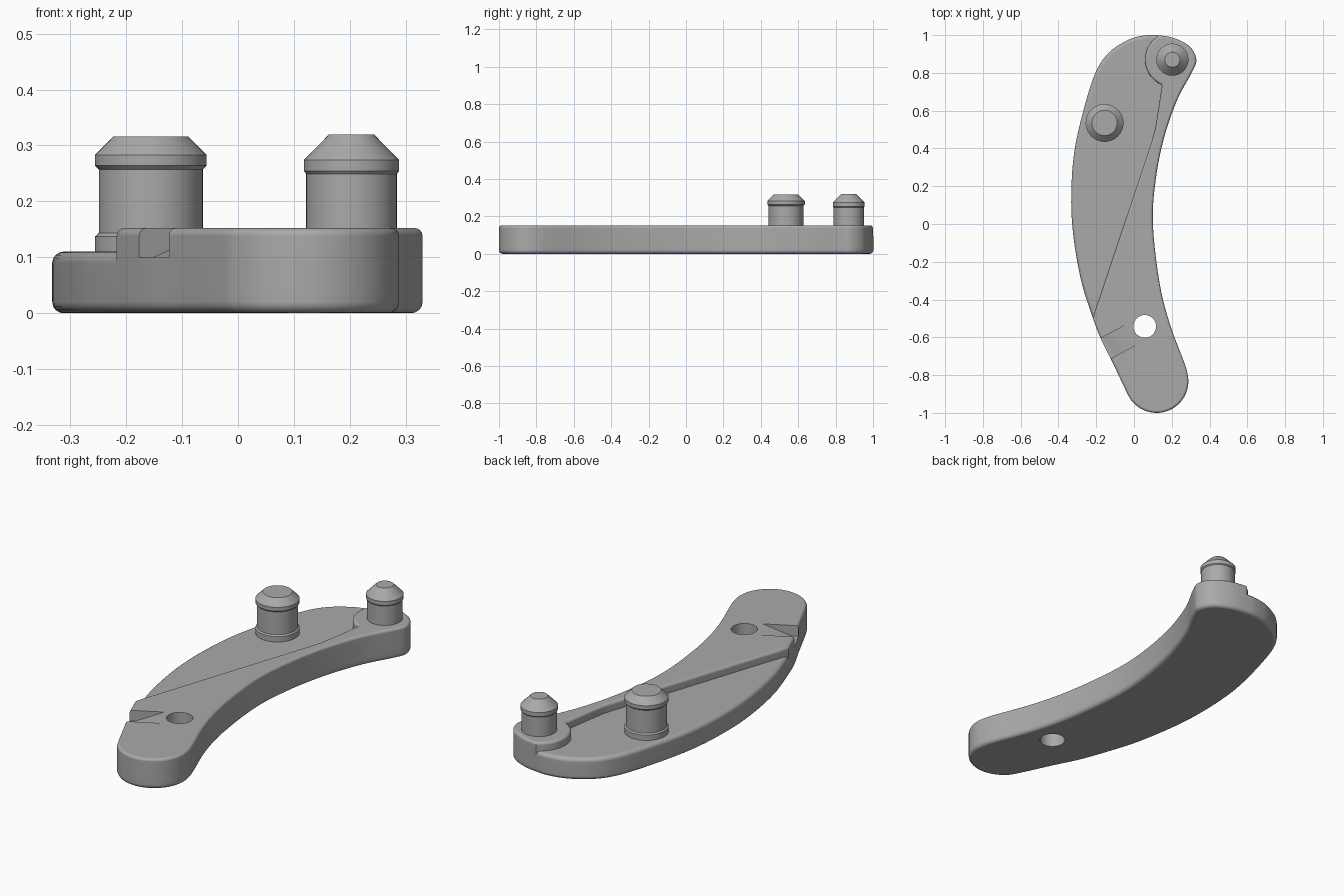
import bpy
import bmesh
import math
from mathutils import Vector

cube = bpy.data.objects.get("Cube")
if cube:
    bpy.data.objects.remove(cube, do_unlink=True)

grey = bpy.data.materials.new("satin grey")
grey.use_nodes = True
GREY = (0.4, 0.4, 0.4, 1)
grey.diffuse_color = GREY
grey.node_tree.nodes["Principled BSDF"].inputs["Base Color"].default_value = GREY

STEP = 5
FLOOR, TOP = 0.11, 0.152


def arc(cx, cy, r, start, end, n):
    angles = [math.radians(start + (end - start) * i / (n - 1)) for i in range(n)]
    return [Vector((cx + r * math.cos(a), cy + r * math.sin(a))) for a in angles]


def smooth_loop(points):
    """Closed Catmull-Rom curve with STEP samples per control point."""
    n, out = len(points), []
    for i in range(n):
        a, b, c, d = (points[(i + k) % n] for k in (-1, 0, 1, 2))
        for s in range(STEP):
            t = s / STEP
            out.append(0.5 * (2 * b + (c - a) * t + (2 * a - 5 * b + 4 * c - d) * t * t
                              + (3 * b - a - 3 * c + d) * t ** 3))
    return out


def finish(bm, name):
    bmesh.ops.recalc_face_normals(bm, faces=bm.faces)
    mesh = bpy.data.meshes.new(name)
    bm.to_mesh(mesh)
    bm.free()
    mesh.materials.append(grey)
    obj = bpy.data.objects.new(name, mesh)
    bpy.context.collection.objects.link(obj)
    return obj


def slab(name, outline, z0, z1, rims=(), radius=0.02):
    """Extruded outline with rounded rims at the given heights."""
    bm = bmesh.new()
    face = bm.faces.new([bm.verts.new((p.x, p.y, z0)) for p in outline])
    new = bmesh.ops.extrude_face_region(bm, geom=[face])["geom"]
    for v in new:
        if isinstance(v, bmesh.types.BMVert):
            v.co.z = z1
    bmesh.ops.recalc_face_normals(bm, faces=bm.faces)
    edges = [e for e in bm.edges
             if any(all(abs(v.co.z - z) < 1e-5 for v in e.verts) for z in rims)]
    if edges:
        bmesh.ops.bevel(bm, geom=edges, offset=radius, segments=4, profile=0.5,
                        affect='EDGES', clamp_overlap=True)
    return finish(bm, name)


def boolean(obj, other, operation):
    mod = obj.modifiers.new(operation.title(), 'BOOLEAN')
    mod.operation, mod.object, mod.solver = operation, other, 'EXACT'
    bpy.context.view_layer.objects.active = obj
    bpy.ops.object.modifier_apply(modifier=mod.name)
    bpy.data.objects.remove(other, do_unlink=True)


def shade(obj):
    bpy.ops.object.select_all(action='DESELECT')
    obj.select_set(True)
    bpy.context.view_layer.objects.active = obj
    bpy.ops.object.shade_smooth_by_angle(angle=math.radians(32))
    mod = obj.modifiers.new("Weighted Normal", 'WEIGHTED_NORMAL')
    mod.keep_sharp = True


def pin(name, x, y, profile, sides=48):
    """Turned pin from (radius, height) pairs."""
    bm = bmesh.new()
    rings = [[bm.verts.new((x + p.x, y + p.y, z)) for p in arc(0, 0, r, 0, 360, sides + 1)[:-1]]
             for r, z in profile]
    for low, high in zip(rings, rings[1:]):
        for i in range(sides):
            j = (i + 1) % sides
            bm.faces.new((low[i], low[j], high[j], high[i]))
    bm.faces.new(rings[0][::-1])
    bm.faces.new(rings[-1])
    shade(finish(bm, name))


# Curved arm outline, anticlockwise from where the step meets the outer edge
outer_low = [Vector(p) for p in ((-0.217, -0.5), (-0.17, -0.62), (-0.115, -0.73))]
tip = arc(0.12, -0.832, 0.168, 206, 374, 10)
inner_side = [Vector(p) for p in (
    (0.265, -0.73), (0.19, -0.53), (0.135, -0.31), (0.10, 0), (0.115, 0.235),
    (0.16, 0.46), (0.23, 0.66), (0.305, 0.8))]
pin_end = [Vector(p) for p in ((0.33, 0.87), (0.295, 0.94), (0.215, 0.983), (0.13, 0.999))]
outer_side = [Vector(p) for p in (
    (0.06, 0.999), (-0.03, 0.975), (-0.13, 0.91), (-0.2, 0.81), (-0.26, 0.63),
    (-0.315, 0.39), (-0.332, 0.16), (-0.322, -0.055), (-0.28, -0.3))]
front_part = outer_low + tip + inner_side + pin_end
outline = smooth_loop(front_part + outer_side)

# Raised strip: inner half of the outline closed by the pad arc and the step
edge = outline[:(len(front_part) - 1) * STEP + 1]
pad = arc(0.203, 0.87, 0.145, 124, 246, 16)
step = [Vector(p) for p in (
    (0.148, 0.73), (0.122, 0.56), (0.112, 0.5), (0.098, 0.45), (-0.185, -0.4),
    (-0.2, -0.44), (-0.208, -0.47))]

arm = slab("arm", outline, 0, FLOOR, (0, FLOOR))
raised = slab("raised_strip", edge + pad + step, 0.04, TOP, (TOP,), 0.018)
boolean(arm, raised, 'UNION')

# Round through hole
boolean(arm, slab("hole_cutter", arc(0.057, -0.542, 0.06, 0, 360, 41)[:-1], -0.1, 0.3), 'DIFFERENCE')

# Sloping notch in the outer edge, deepest at the rim
bm = bmesh.new()
along, across = Vector((0.88, 0.47, 0)), Vector((0.47, -0.88, 0))
ends = []
for side in (0, 0.12):
    start = Vector((-0.177, -0.605, 0)) + across * side
    ends.append([bm.verts.new(start + along * d + Vector((0, 0, z)))
                 for d, z in ((-0.1, 0.098), (0.03, 0.1), (0.165, 0.154), (0.165, 0.25), (-0.1, 0.25))])
bm.faces.new(ends[0])
bm.faces.new(ends[1][::-1])
for i in range(5):
    j = (i + 1) % 5
    bm.faces.new((ends[0][i], ends[0][j], ends[1][j], ends[1][i]))
boolean(arm, finish(bm, "notch_cutter"), 'DIFFERENCE')
shade(arm)

# Pins with collared, chamfered heads
pin("large_pin", -0.156, 0.535, (
    (0.1, 0.1), (0.1, 0.137), (0.093, 0.143), (0.093, 0.257), (0.1, 0.264),
    (0.1, 0.283), (0.067, 0.316)))
pin("small_pin", 0.203, 0.87, (
    (0.081, 0.14), (0.081, 0.249), (0.085, 0.254), (0.085, 0.274), (0.04, 0.32)))
